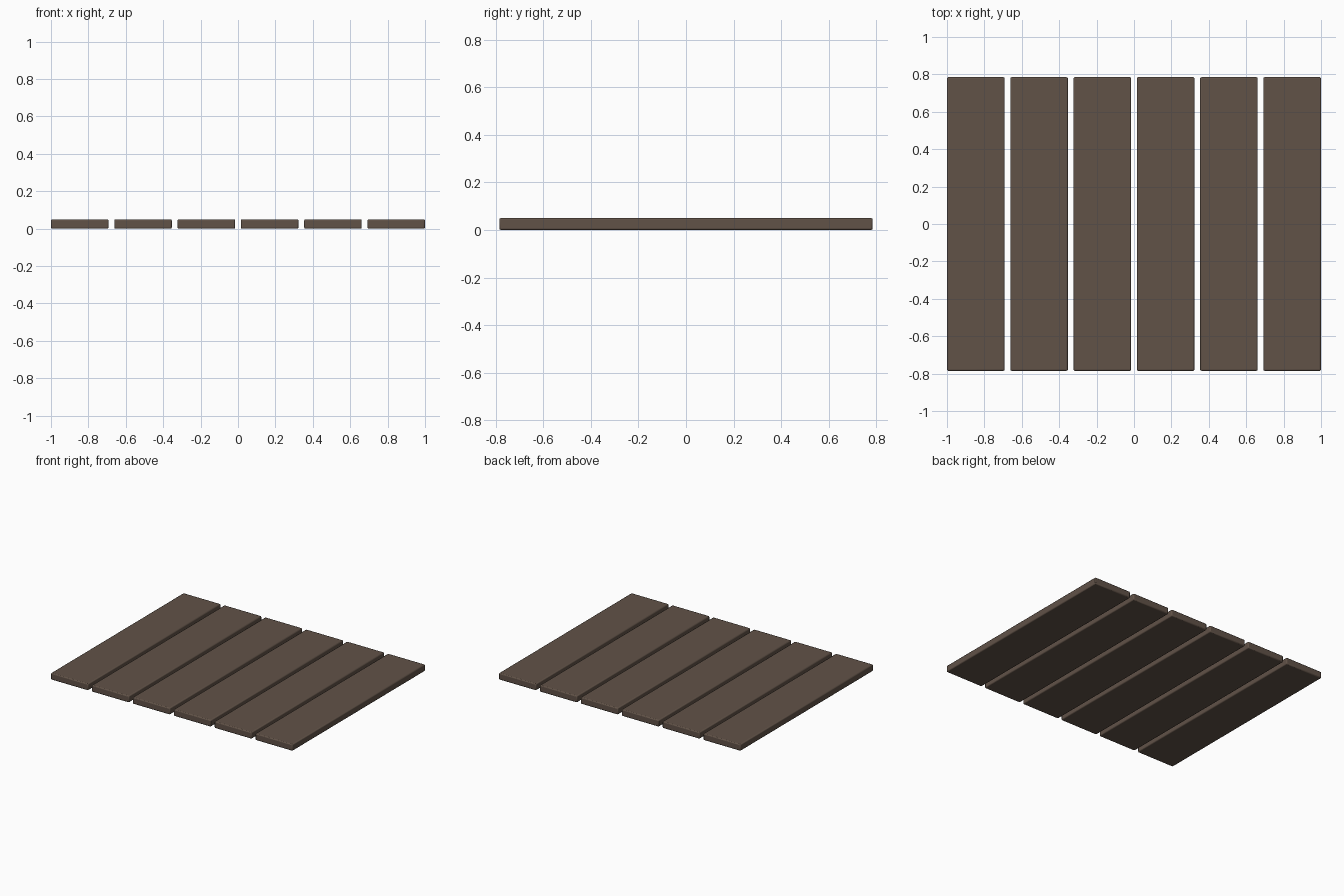
import bpy

if "Cube" in bpy.data.objects:
    bpy.data.objects.remove(bpy.data.objects["Cube"])

COUNT, WIDTH, LENGTH, THICK = 6, 0.308, 1.57, 0.05
PITCH = (2.0 - WIDTH) / (COUNT - 1)

wood = bpy.data.materials.new("dark brown wood")
wood.diffuse_color = (0.12, 0.085, 0.064, 1)
wood.use_nodes = True
wood.node_tree.nodes["Principled BSDF"].inputs["Base Color"].default_value = wood.diffuse_color


def plank(name, x):
    """One flat board with softly eased edges."""
    bpy.ops.mesh.primitive_cube_add(size=1, location=(x, 0, THICK / 2))
    ob = bpy.context.object
    ob.name = name
    ob.scale = (WIDTH, LENGTH, THICK)
    bpy.ops.object.transform_apply(location=False, rotation=False, scale=True)
    ob.data.materials.append(wood)
    bevel = ob.modifiers.new("eased edges", 'BEVEL')
    bevel.width = 0.007
    bevel.segments = 2
    bpy.ops.object.shade_smooth_by_angle()
    return ob


# Row of evenly spaced planks
for i in range(COUNT):
    plank(f"plank_{i + 1}", -1 + WIDTH / 2 + i * PITCH)
